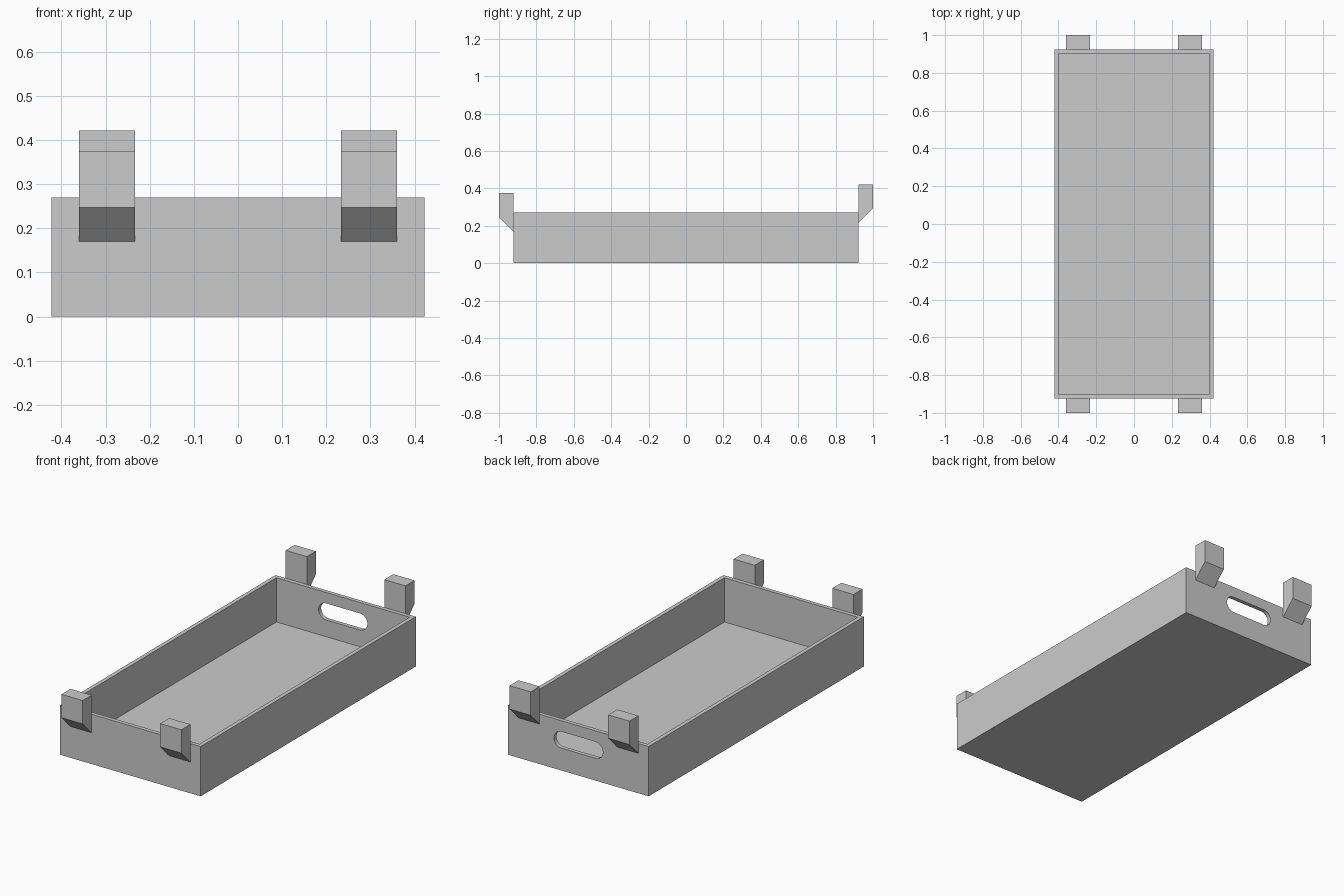
import bpy
import bmesh
import math

if "Cube" in bpy.data.objects:
    bpy.data.objects.remove(bpy.data.objects["Cube"], do_unlink=True)

grey = bpy.data.materials.new("plain grey")
grey.use_nodes = True
colour = (0.6, 0.6, 0.6, 1)
grey.diffuse_color = colour
grey.node_tree.nodes["Principled BSDF"].inputs["Base Color"].default_value = colour

HALF_X, HALF_Y, HEIGHT = 0.422, 0.923, 0.27
WALL, FLOOR = 0.022, 0.03


def prism(name, outline, shift):
    """Extrude a closed outline along a vector into a solid object."""
    bm = bmesh.new()
    face = bm.faces.new([bm.verts.new(p) for p in outline])
    grown = bmesh.ops.extrude_face_region(bm, geom=[face], use_keep_orig=True)
    moved = [v for v in grown["geom"] if isinstance(v, bmesh.types.BMVert)]
    bmesh.ops.translate(bm, verts=moved, vec=shift)
    bmesh.ops.recalc_face_normals(bm, faces=bm.faces)
    mesh = bpy.data.meshes.new(name)
    bm.to_mesh(mesh)
    bm.free()
    obj = bpy.data.objects.new(name, mesh)
    bpy.context.collection.objects.link(obj)
    mesh.materials.append(grey)
    return obj


def rectangle(x, y, z):
    return [(-x, -y, z), (x, -y, z), (x, y, z), (-x, y, z)]


def cut(target, cutter):
    mod = target.modifiers.new(cutter.name, "BOOLEAN")
    mod.operation = "DIFFERENCE"
    mod.solver = "EXACT"
    mod.object = cutter
    cutter.hide_render = True
    cutter.hide_set(True)


# Open tray
tray = prism("tray", rectangle(HALF_X, HALF_Y, 0), (0, 0, HEIGHT))
hollow = prism("tray_hollow_cutter",
               rectangle(HALF_X - WALL, HALF_Y - WALL, FLOOR), (0, 0, HEIGHT))
cut(tray, hollow)

# Rounded grip slot through the back wall
RADIUS, REACH, SLOT_Z, STEPS = 0.045, 0.102, 0.166, 12
slot = []
for side, start in ((1, -math.pi / 2), (-1, math.pi / 2)):
    for i in range(STEPS + 1):
        a = start + math.pi * i / STEPS
        slot.append((side * REACH + RADIUS * math.cos(a), HALF_Y - 0.1,
                     SLOT_Z + RADIUS * math.sin(a)))
cut(tray, prism("grip_slot_cutter", slot, (0, 0.2, 0)))

# Stacking lugs: sloped underside, the back pair sits higher
LUG_IN, LUG_OUT = 0.233, 0.36
for end, sign, low in (("front", -1, 0.17), ("back", 1, 0.217)):
    profile = [(HALF_Y, low), (1, low + 0.077), (1, low + 0.204), (HALF_Y, low + 0.204)]
    for side, x in (("left", LUG_IN), ("right", -LUG_OUT)):
        prism(f"{end}_{side}_lug", [(x, sign * y, z) for y, z in profile],
              (LUG_OUT - LUG_IN, 0, 0))
